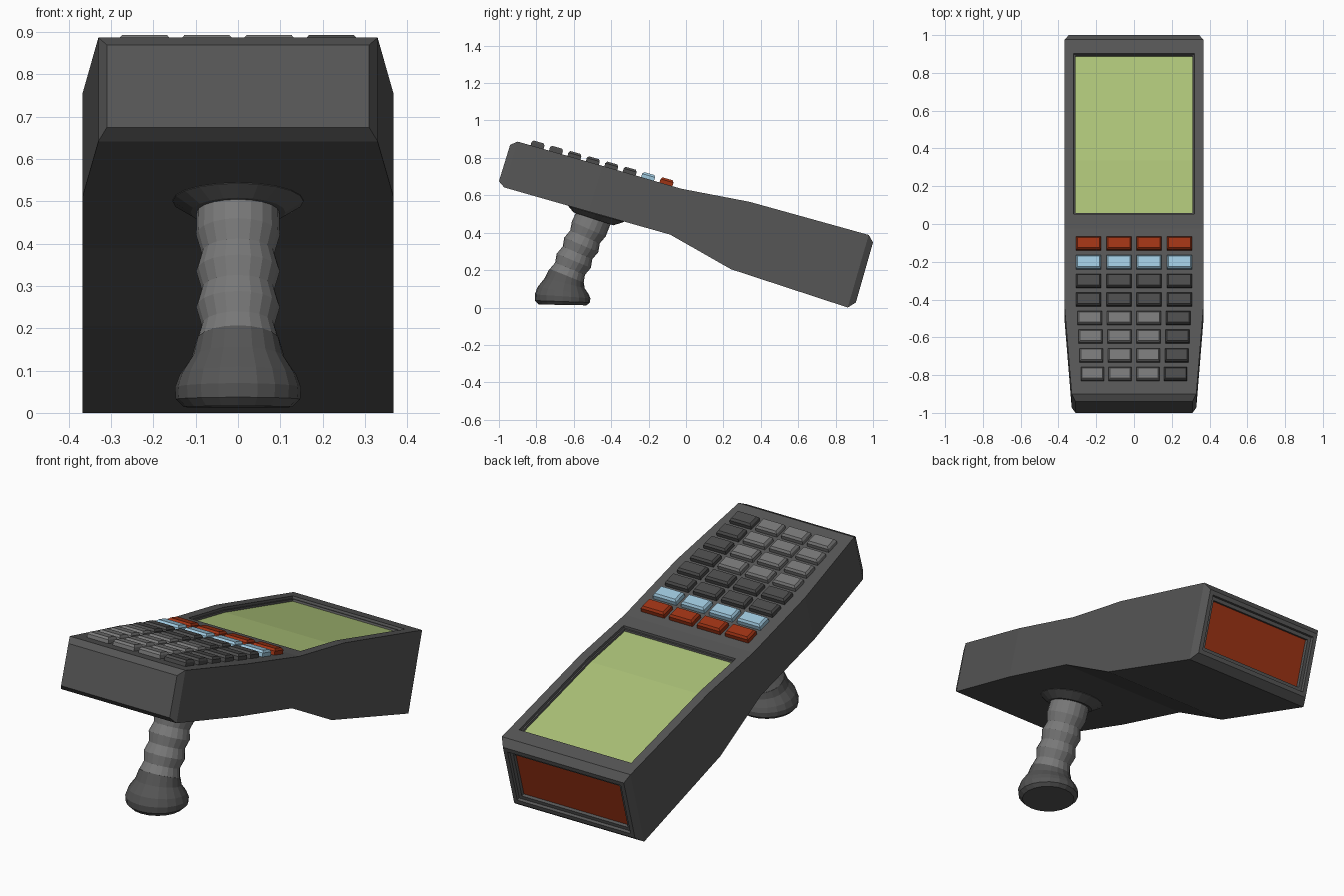
import bpy, bmesh
from math import sin, cos, pi, radians, atan
from mathutils import Vector

if "Cube" in bpy.data.objects:
    bpy.data.objects.remove(bpy.data.objects["Cube"], do_unlink=True)


def material(name, r, g, b):
    m = bpy.data.materials.new(name)
    m.use_nodes = True
    m.diffuse_color = (r, g, b, 1)
    m.node_tree.nodes["Principled BSDF"].inputs["Base Color"].default_value = (r, g, b, 1)
    return m


CASING = material("casing grey", .092, .092, .092)
DARK = material("dark key grey", .072, .072, .072)
LIGHT = material("light grey", .19, .19, .19)
RED = material("rust red", .34, .033, .007)
BLUE = material("pale blue", .34, .57, .72)
GREEN = material("screen green", .42, .55, .19)


def finish(name, bm, *mats):
    bmesh.ops.recalc_face_normals(bm, faces=bm.faces[:])
    mesh = bpy.data.meshes.new(name)
    bm.to_mesh(mesh)
    bm.free()
    for m in mats:
        mesh.materials.append(m)
    ob = bpy.data.objects.new(name, mesh)
    bpy.context.collection.objects.link(ob)
    return ob


def loft(bm, rings):
    """Skin closed rings of points and cap both ends; returns bands and caps."""
    loops = [[bm.verts.new(p) for p in ring] for ring in rings]
    n = len(loops[0])
    bands = [[bm.faces.new((a[i], a[(i + 1) % n], b[(i + 1) % n], b[i])) for i in range(n)]
             for a, b in zip(loops, loops[1:])]
    caps = bm.faces.new(loops[0]), bm.faces.new(loops[-1])
    return bands, caps


def recess(bm, faces, steps):
    """Sink a face region in steps of (inset, depth)."""
    for thickness, depth in steps:
        bm.normal_update()
        bmesh.ops.inset_region(bm, faces=faces, thickness=thickness, depth=depth,
                               use_even_offset=True, use_boundary=True)


# Casing: cross-sections as top (y, z), bottom (y, z), half width
sections = [
    ((-.94, .87), (-1, .675), .31),
    ((-.90, .887), (-.972, .642), .33),
    ((-.445, .757), (-.52, .513), .367),
    ((-.025, .635), (-.085, .39), .367),
    ((.34, .565), (.24, .205), .367),
    ((.977, .388), (.865, 0), .367),
    ((1, .348), (.908, .027), .345),
]


def between(a, b, t):
    mix = lambda p, q: (p[0] + (q[0] - p[0]) * t, p[1] + (q[1] - p[1]) * t)
    return mix(a[0], b[0]), mix(a[1], b[1]), a[2]


# Extra sections bound the screen opening
sections.insert(5, between(sections[4], sections[5], .885))
sections.insert(4, between(sections[3], sections[4], .21))


def casing_ring(section):
    (ty, tz), (by, bz), w = section
    s = min(.32, w * .88)
    return [(-w, by, bz), (w, by, bz), (w, ty, tz), (s, ty, tz), (-s, ty, tz), (-w, ty, tz)]


bm = bmesh.new()
bands, caps = loft(bm, [casing_ring(s) for s in sections])
bmesh.ops.recalc_face_normals(bm, faces=bm.faces[:])
screen = [bands[4][3], bands[5][3]]
recess(bm, screen, [(.002, -.012), (.007, 0), (.002, -.01)])
for f in screen:
    f.material_index = 1
recess(bm, [caps[1]], [(.022, 0), (.002, -.015), (.018, 0), (.002, -.015)])
caps[1].material_index = 2
finish("casing", bm, CASING, GREEN, RED)

# Keypad: bevelled keys lying on the sloping top
slope = atan(.2857)
along = Vector((0, cos(slope), -sin(slope)))
up = Vector((0, sin(slope), cos(slope)))


def key(name, x, y, scale, mat):
    centre = Vector((x, y, .635 - .2857 * (y + .025)))
    rings = []
    for w, d, h in ((.066, .036, -.01), (.066, .036, .02), (.058, .028, .031)):
        rings.append([centre + Vector((sx * w * scale, 0, 0)) + along * (sy * d) + up * h
                      for sx, sy in ((-1, -1), (1, -1), (1, 1), (-1, 1))])
    bm = bmesh.new()
    loft(bm, rings)
    finish(name, bm, mat)


for row in range(8):
    scale = 1 - .02 * max(0, row - 3)
    for col in range(4):
        if row < 2:
            mat = (RED, BLUE)[row]
        else:
            mat = LIGHT if row > 3 and col < 3 else DARK
        key(f"key_row_{row + 1}_column_{col + 1}", (col - 1.5) * .16 * scale,
            -.107 - .0985 * row, scale, mat)


# Handle: round rings tilted about x, as (y, z, radius, tilt in degrees)
def turned(name, stations, mat, sides=20):
    rings = []
    for y, z, r, tilt in stations:
        t = radians(tilt)
        rings.append([(r * cos(a), y + r * sin(a) * cos(t), z - r * sin(a) * sin(t))
                      for a in (2 * pi * i / sides for i in range(sides))])
    bm = bmesh.new()
    loft(bm, rings)
    finish(name, bm, mat)


turned("handle_flange", [(-.47, .535, .155, 16), (-.481, .5, .155, 16), (-.495, .474, .112, 18)], CASING)

# Ribbed grip: ridges alternate with narrow waists
grip = [(-.49, .49, .097, 18)]
for i in range(7):
    t = i / 6
    radius = .099 if i % 2 == 0 else .086
    grip.append((-.52 - .12 * t, .42 - .255 * t, radius, 24 - 2 * t))
turned("handle_grip", grip, LIGHT)

turned("handle_pommel", [(-.638, .17, .099, 22), (-.649, .13, .11, 14), (-.657, .09, .138, 8),
                         (-.66, .06, .149, 4), (-.66, .032, .147, 2), (-.66, .014, .128, 1)], CASING)
